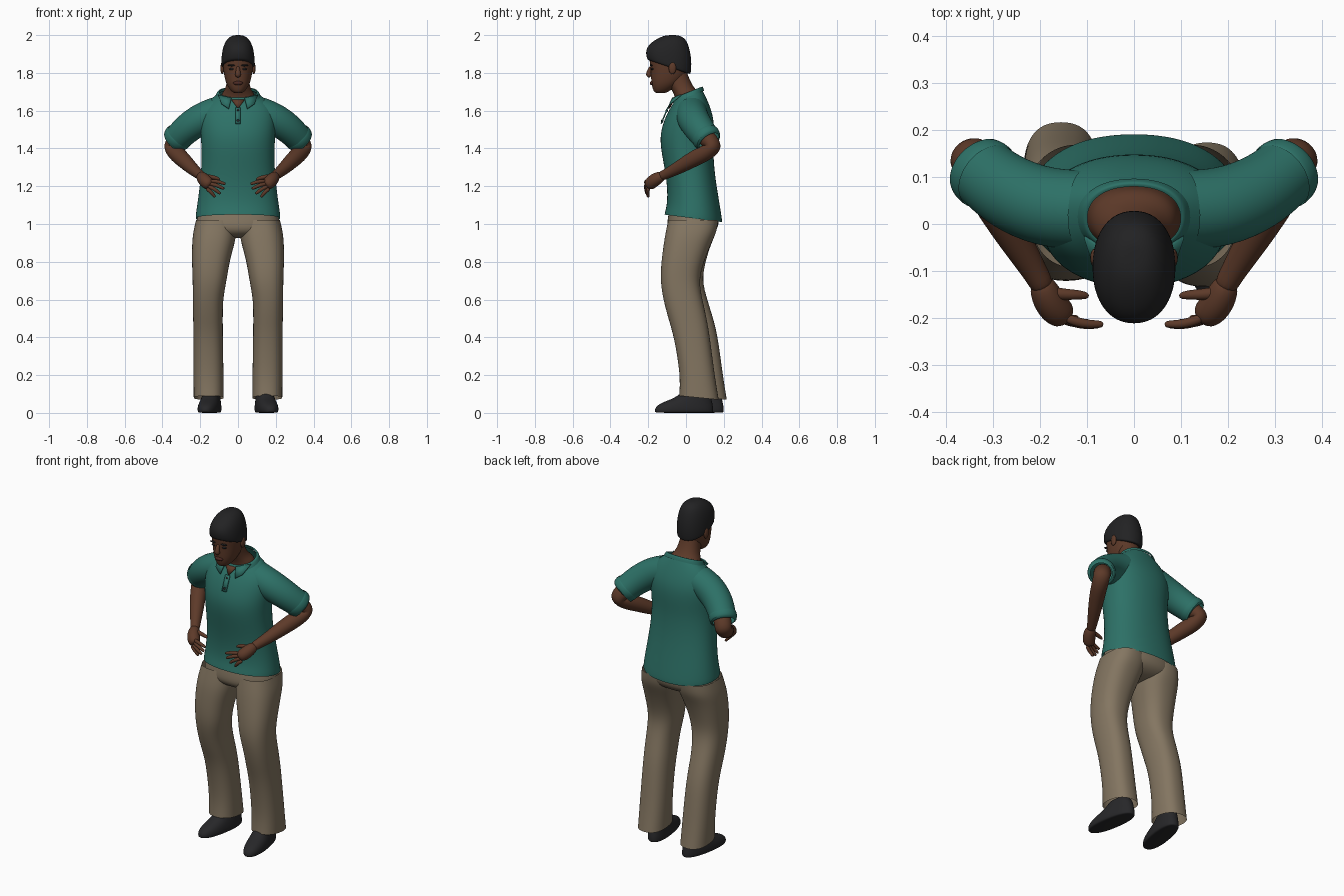
import bpy
import bmesh
from math import cos, sin, pi, copysign
from mathutils import Vector, Quaternion, Matrix

if "Cube" in bpy.data.objects:
    bpy.data.objects.remove(bpy.data.objects["Cube"])


def material(name, red, green, blue):
    mat = bpy.data.materials.new(name)
    mat.use_nodes = True
    colour = (red, green, blue, 1)
    mat.diffuse_color = colour
    mat.node_tree.nodes["Principled BSDF"].inputs["Base Color"].default_value = colour
    return mat


TEAL = material("teal cloth", .026, .165, .135)
TAN = material("tan cloth", .23, .18, .12)
SKIN = material("brown skin", .11, .042, .022)
LIPS = material("dark lips", .07, .022, .016)
HAIR = material("black hair", .016, .016, .017)
SHOE = material("black leather", .02, .02, .022)


def finish(bm, name, mat, levels=0, thickness=0):
    bmesh.ops.recalc_face_normals(bm, faces=bm.faces)
    mesh = bpy.data.meshes.new(name)
    bm.to_mesh(mesh)
    bm.free()
    mesh.materials.append(mat)
    mesh.shade_smooth()
    obj = bpy.data.objects.new(name, mesh)
    bpy.context.collection.objects.link(obj)
    if thickness:
        obj.modifiers.new("thickness", "SOLIDIFY").thickness = thickness
    if levels:
        sub = obj.modifiers.new("smooth", "SUBSURF")
        sub.levels = sub.render_levels = levels
    return obj


def skin_rings(name, rings, mat, start_cap, end_cap):
    """Bridge a list of equal point rings into one smooth surface."""
    bm = bmesh.new()
    loops = [[bm.verts.new(p) for p in ring] for ring in rings]
    for low, high in zip(loops, loops[1:]):
        for i in range(len(low)):
            j = (i + 1) % len(low)
            bm.faces.new((low[i], low[j], high[j], high[i]))
    if start_cap:
        bm.faces.new(loops[0])
    if end_cap:
        bm.faces.new(loops[-1])
    return finish(bm, name, mat, 2)


def loft(name, sections, mat, start_cap=False, end_cap=False, power=2.2, count=24):
    """Sections: height, centre x, front y, back y, half width, optional tilt."""
    def squash(value):
        return copysign(abs(value) ** (2 / power), value)

    rings = []
    for z, x, front, back, half, *tilt in sections:
        depth = (back - front) / 2
        ring = []
        for i in range(count):
            angle = 2 * pi * i / count
            dy = depth * squash(sin(angle))
            lift = tilt[0] * dy if tilt else 0
            ring.append((x + half * squash(cos(angle)), front + depth + dy, z + lift))
        rings.append(ring)
    return skin_rings(name, rings, mat, start_cap, end_cap)


def tube(name, path, mat, side=1, caps=True, count=12):
    """Path: x, y, z, radius; rings stay square to the path."""
    points = [Vector((side * x, y, z)) for x, y, z, r in path]
    rings, turn, last = [], None, None
    for i, point in enumerate(points):
        ahead = points[min(i + 1, len(points) - 1)]
        behind = points[max(i - 1, 0)]
        tangent = (ahead - behind).normalized()
        if last is None:
            turn = tangent.to_track_quat("Z", "Y")
        else:
            turn = last.rotation_difference(tangent) @ turn
        last = tangent
        rings.append([point + turn @ Vector((cos(2 * pi * k / count), sin(2 * pi * k / count), 0))
                      * path[i][3] for k in range(count)])
    return skin_rings(name, rings, mat, caps, caps)


def ellipsoid(name, centre, size, mat):
    bm = bmesh.new()
    bmesh.ops.create_uvsphere(bm, u_segments=16, v_segments=10, radius=1)
    bmesh.ops.transform(bm, matrix=Matrix.LocRotScale(Vector(centre), Quaternion(), Vector(size)),
                        verts=bm.verts)
    return finish(bm, name, mat)


def plate(name, corners, mat, side=1):
    bm = bmesh.new()
    bm.faces.new([bm.verts.new((side * x, y, z)) for x, y, z in corners])
    return finish(bm, name, mat, thickness=.007)


# Shirt body, from the flared hem to the neckline
loft("shirt_body", [
    (1.03, 0, -.115, .192, .226, -.13), (1.045, 0, -.112, .192, .226, -.13),
    (1.1, 0, -.1, .182, .218, -.08), (1.2, 0, -.1, .163, .204),
    (1.3, 0, -.115, .15, .195), (1.4, 0, -.135, .145, .194),
    (1.48, 0, -.138, .15, .2), (1.56, 0, -.113, .148, .205),
    (1.62, 0, -.087, .125, .19, .1), (1.66, 0, -.07, .1, .145, .3),
    (1.685, 0, -.06, .085, .105, .4)], TEAL)

# Collar, chest opening, placket and buttons
loft("collar_band", [(1.672, 0, -.07, .097, .122, .4), (1.7, 0, -.062, .09, .11, .4),
                     (1.698, 0, -.055, .08, .1, .4)], TEAL)
plate("chest_opening", [(-.035, -.067, 1.66), (.035, -.067, 1.66), (0, -.093, 1.613)], SKIN)
plate("button_placket", [(-.014, -.093, 1.615), (.014, -.093, 1.615),
                         (.014, -.128, 1.53), (-.014, -.128, 1.53)], TEAL)
for label, y, z in (("upper_button", -.102, 1.6), ("lower_button", -.126, 1.545)):
    ellipsoid(label, (0, y, z), (.009, .006, .009), HAIR)

# Hips
loft("trouser_hips", [(1.1, 0, -.085, .16, .2), (1.02, 0, -.1, .178, .222),
                      (.97, 0, -.103, .168, .225), (.94, 0, -.075, .13, .17),
                      (.925, 0, -.03, .08, .08)], TAN, end_cap=True)

for side, label, shift in ((1, "left", -.018), (-1, "right", .025)):
    # Trouser leg, bent at the knee, with a flared cuff
    leg = [(1.02, .115, -.095, .17, .108), (.96, .122, -.108, .165, .116),
           (.9, .13, -.118, .135, .114), (.8, .145, -.128, .098, .1),
           (.7, .15, -.13, .075, .09), (.6, .16, -.11, .098, .08),
           (.5, .159, -.08, .125, .079), (.4, .158, -.045, .145, .078),
           (.2, .156, -.012, .17, .08), (.08, .155, -.018, .192, .08, -.1)]
    loft(label + "_trouser_leg",
         [(z, side * x, front + shift * min(1, max(0, .9 - z) * 2),
           back + shift * min(1, max(0, .9 - z) * 2), half, *tilt)
          for z, x, front, back, half, *tilt in leg], TAN, power=2.4)

    # Shoe, turned slightly outwards
    shoe = loft(label + "_shoe", [
        (0, 0, -.155, .145, .045), (.004, 0, -.162, .152, .056),
        (.022, 0, -.162, .152, .058), (.04, 0, -.15, .15, .056),
        (.06, 0, -.11, .145, .052), (.085, 0, -.04, .14, .046),
        (.13, 0, .0, .12, .042)], SHOE, True, True, power=2.3)
    shoe.location = (side * .15, .018 + shift * 1.3, 0)
    shoe.rotation_euler.z = side * .16

    # Sleeve with a raised cuff
    tube(label + "_sleeve", [(.11, .03, 1.59, .085), (.19, .034, 1.56, .086),
                             (.265, .065, 1.51, .081), (.31, .1, 1.465, .075),
                             (.332, .12, 1.442, .073)], TEAL, side, False, 20)
    tube(label + "_sleeve_cuff", [(.31, .1, 1.468, .076), (.315, .104, 1.462, .079),
                                  (.332, .12, 1.442, .076), (.335, .123, 1.438, .06)],
         TEAL, side, False, 20)

    # Bare arm folding forward at the elbow
    tube(label + "_arm", [(.28, .075, 1.49, .05), (.33, .125, 1.44, .05),
                          (.352, .15, 1.408, .046), (.34, .122, 1.385, .046),
                          (.295, .04, 1.345, .044), (.245, -.045, 1.295, .035),
                          (.205, -.11, 1.262, .026), (.19, -.14, 1.25, .026)],
         SKIN, side, True, 16)

    # Hand resting toward the belly
    tube(label + "_palm", [(.2, -.115, 1.26, .024), (.188, -.15, 1.243, .035),
                           (.168, -.182, 1.222, .037), (.142, -.2, 1.2, .03)], SKIN, side)
    tips = ((.065, -.214, 1.212), (.072, -.216, 1.186), (.092, -.21, 1.16), (.12, -.2, 1.142))
    for number, tip in enumerate(tips):
        root = Vector((.15 + .006 * number, -.197, 1.228 - .013 * number))
        end = Vector(tip)
        middle = root.lerp(end, .5) + Vector((0, -.008, .006))
        tube("%s_finger_%d" % (label, number + 1),
             [(*root, .012), (*middle, .011), (*root.lerp(end, .9), .009), (*end, .006)],
             SKIN, side, count=8)
    tube(label + "_thumb", [(.182, -.145, 1.25, .016), (.145, -.15, 1.25, .013),
                            (.115, -.15, 1.244, .011), (.095, -.153, 1.236, .007)],
         SKIN, side, count=8)

    # Collar point
    plate(label + "_collar_point", [(.036, -.074, 1.668), (.106, -.03, 1.685),
                                    (.088, -.086, 1.638), (.05, -.1, 1.612)], TEAL, side)

    # Ear, eye and brow
    ellipsoid(label + "_ear", (side * .083, -.072, 1.825), (.01, .02, .032), SKIN)
    ellipsoid(label + "_eye", (side * .033, -.178, 1.82), (.015, .008, .006), HAIR)
    ellipsoid(label + "_brow", (side * .034, -.184, 1.84), (.022, .007, .005), HAIR)

# Neck spreading into the shoulders
loft("neck", [(1.64, 0, -.06, .085, .1), (1.685, 0, -.057, .075, .092, .2),
              (1.71, 0, -.075, .05, .068), (1.76, 0, -.105, .02, .058),
              (1.82, 0, -.12, .0, .055)], SKIN)

# Head, chin to crown
loft("head", [(1.692, 0, -.16, -.11, .018), (1.702, 0, -.172, -.09, .036),
              (1.735, 0, -.182, -.04, .06), (1.775, 0, -.186, 0, .072),
              (1.83, 0, -.188, .015, .08), (1.88, 0, -.198, .018, .082),
              (1.93, 0, -.18, .01, .065)], SKIN, True, True)

# Nose and mouth
tube("nose", [(0, -.184, 1.835, .009), (0, -.195, 1.81, .012),
              (0, -.2, 1.79, .017), (0, -.186, 1.78, .013)], SKIN)
ellipsoid("lips", (0, -.18, 1.746), (.026, .012, .011), LIPS)

# Close-cropped hair, lower at the nape
loft("hair", [(1.828, 0, -.2, .02, .08, -.34), (1.835, 0, -.208, .026, .089, -.34),
              (1.87, 0, -.214, .03, .089, -.3), (1.91, 0, -.208, .028, .085, -.2),
              (1.95, 0, -.188, .016, .075, -.08), (1.98, 0, -.155, -.002, .057),
              (1.996, 0, -.12, -.03, .035), (2.0, 0, -.09, -.05, .015)], HAIR, True, True)
